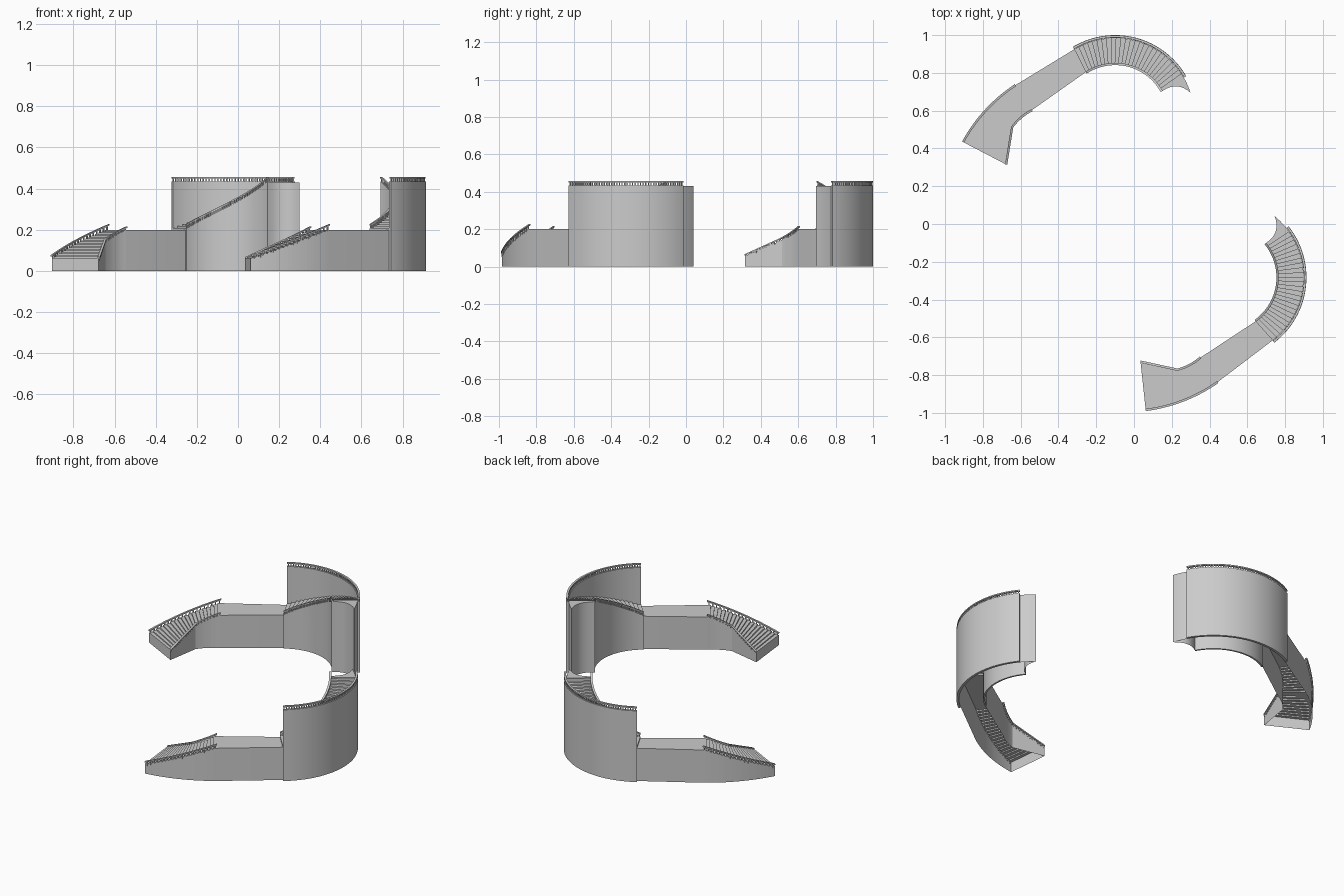
import bpy, bmesh, math
from mathutils import Vector

if "Cube" in bpy.data.objects:
    bpy.data.objects.remove(bpy.data.objects["Cube"])

C = Vector((-0.10, 0.565))            # centre of the upper curved flight
N = Vector((0.563, -0.826)).normalized()  # normal of the mirror line in plan
OFF = -0.010
Z0, Z1, Z2 = 0.055, 0.20, 0.43        # bottom step, landing, top platform
LOW, UP = 20, 26                      # step counts


def polar(r, deg):
    a = math.radians(deg)
    return C + Vector((r * math.cos(a), r * math.sin(a)))


def bow(a, b, sag, n):
    """Shallow arc from a to b, bulging left of the direction by sag."""
    a, b = Vector(a), Vector(b)
    d = (b - a).normalized()
    s = Vector((-d.y, d.x)) * sag
    return [a.lerp(b, i / n) + s * 4 * (i / n) * (1 - i / n) for i in range(n + 1)]


def arc(r, a0, a1, n):
    return [polar(r, a0 + (a1 - a0) * i / n) for i in range(n + 1)]


def ramp(a, b, n):
    return [a + (b - a) * i / n for i in range(n + 1)]


def quad(bm, *pts):
    bm.faces.new([bm.verts.new(p) for p in pts])


def up(p, z):
    return Vector((p.x, p.y, z))


def sweep(bm, pts, lo, hi, w):
    """Closed upright strip of width w following pts between two heights."""
    rings = []
    for i, p in enumerate(pts):
        d = (pts[min(i + 1, len(pts) - 1)] - pts[max(i - 1, 0)]).normalized()
        s = Vector((-d.y, d.x)) * w / 2
        rings.append([bm.verts.new(up(q, z)) for q, z in
                      ((p - s, lo[i]), (p + s, lo[i]), (p + s, hi[i]), (p - s, hi[i]))])
    for a, b in zip(rings, rings[1:]):
        for k in range(4):
            bm.faces.new((a[k], a[(k + 1) % 4], b[(k + 1) % 4], b[k]))
    bm.faces.new(rings[0])
    bm.faces.new(rings[-1][::-1])


def finish(bm, name):
    """Make the part and its mirrored twin."""
    bmesh.ops.remove_doubles(bm, verts=bm.verts, dist=1e-5)
    bmesh.ops.dissolve_degenerate(bm, edges=bm.edges, dist=1e-5)
    bmesh.ops.recalc_face_normals(bm, faces=bm.faces)
    for side in ("left", "right"):
        if side == "right":
            for v in bm.verts:
                d = v.co.xy.dot(N) - OFF
                v.co.x -= 2 * d * N.x
                v.co.y -= 2 * d * N.y
            bmesh.ops.reverse_faces(bm, faces=bm.faces)
        me = bpy.data.meshes.new(name)
        bm.to_mesh(me)
        ob = bpy.data.objects.new(f"{name}_{side}", me)
        bpy.context.collection.objects.link(ob)
        bpy.ops.object.select_all(action='DESELECT')
        ob.select_set(True)
        bpy.context.view_layer.objects.active = ob
        bpy.ops.object.shade_smooth_by_angle(angle=math.radians(25))
    bm.free()


# plan curves
low_out = bow((-0.905, 0.434), (-0.628, 0.735), 0.025, LOW)
knee = round(LOW * 0.58)
low_in = bow((-0.677, 0.315), (-0.645, 0.513), 0, knee)[:-1] + \
    bow((-0.645, 0.513), (-0.54, 0.603), 0.008, LOW - knee)
up_out = arc(0.42, 121, 30, UP)
up_in = arc(0.285, 123, 29, UP)
end_out = arc(0.42, 30, 18, 8)
end_in = bow(up_in[-1], end_out[-1], 0.03, 8)

# stair body: hollow shell with stepped top, landing and top platform
chain = [(low_out[0], low_in[0], Z0)]


def add_steps(outs, ins, za, zb):
    n = len(outs) - 1
    for i in range(n):
        z = za + (zb - za) * (i + 1) / n
        chain.append((outs[i], ins[i], z))
        chain.append((outs[i + 1], ins[i + 1], z))


add_steps(low_out, low_in, Z0, Z1)
chain.append((up_out[0], up_in[0], Z1))
add_steps(up_out, up_in, Z1, Z2)
chain += [(o, i, Z2) for o, i in zip(end_out[1:], end_in[1:])]

bm = bmesh.new()
for (o, i, z), (o2, i2, z2) in zip(chain, chain[1:]):
    quad(bm, up(o, z), up(i, z), up(i2, z2), up(o2, z2))
    if (o - o2).length > 1e-6:
        quad(bm, up(o, 0), up(o, z), up(o2, z2), up(o2, 0))
        quad(bm, up(i, 0), up(i, z), up(i2, z2), up(i2, 0))
o, i, z = chain[0]
quad(bm, up(o, 0), up(i, 0), up(i, z), up(o, z))
finish(bm, "stair_body")

# tall outer wall and sloping inner wall of the upper flight
wall_out = arc(0.428, 121, 30, 48)
wall_in = arc(0.282, 123, 29, 48)
flat = [Z2 + 0.005] * 49
slope = ramp(Z1 + 0.005, Z2 + 0.005, 48)
bm = bmesh.new()
sweep(bm, wall_out, [0] * 49, flat, 0.014)
finish(bm, "outer_wall")
bm = bmesh.new()
sweep(bm, wall_in, [0] * 49, slope, 0.010)
finish(bm, "inner_wall")

# handrails on short balusters
low_z = ramp(Z0, Z1 + 0.005, LOW)
for name, pts, base in (("upper_outer_rail", wall_out, flat),
                        ("upper_inner_rail", wall_in, slope),
                        ("lower_outer_rail", low_out, low_z),
                        ("lower_inner_rail", low_in, low_z)):
    h = 0.012 if name == "lower_inner_rail" else 0.022
    bm = bmesh.new()
    sweep(bm, pts, [z + h - 0.007 for z in base], [z + h for z in base], 0.012)
    for p, q, z in zip(pts, pts[1:], base):
        d = (q - p).normalized() * 0.003
        m = p.lerp(q, 0.5)
        sweep(bm, [m - d, m + d], [z - 0.004] * 2, [z + h - 0.003] * 2, 0.006)
    finish(bm, name)
